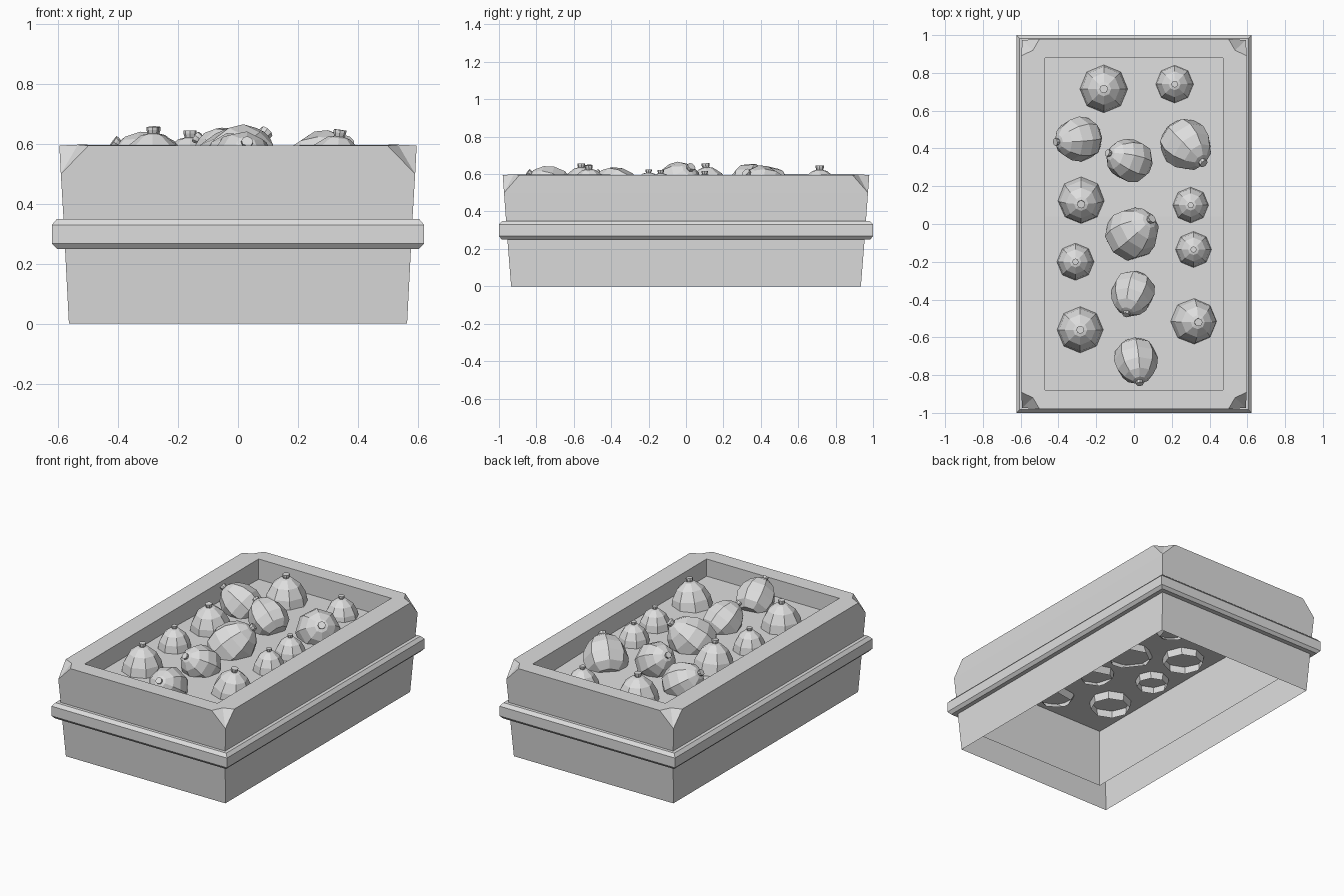
import bpy, bmesh, math
from mathutils import Vector

if "Cube" in bpy.data.objects:
    bpy.data.objects.remove(bpy.data.objects["Cube"], do_unlink=True)

# One plain grey for everything
grey = bpy.data.materials.new("plain_grey")
grey.use_nodes = True
grey.diffuse_color = (0.73, 0.73, 0.73, 1)
grey.node_tree.nodes["Principled BSDF"].inputs["Base Color"].default_value = (0.73, 0.73, 0.73, 1)

TOP, SOIL, SHELL_DEPTH = 0.595, 0.485, 0.035
INNER_X, INNER_Y = 0.47, 0.88


def finish(bm, name):
    mesh = bpy.data.meshes.new(name)
    bm.to_mesh(mesh)
    bm.free()
    mesh.materials.append(grey)
    obj = bpy.data.objects.new(name, mesh)
    bpy.context.collection.objects.link(obj)
    return obj


# Crate: a quarter of the shell, mirrored in x and y
def build_crate():
    bm = bmesh.new()

    def level(hx, hy, z):
        return [bm.verts.new(p) for p in ((hx, 0, z), (hx, hy, z), (0, hy, z))]

    def bridge(a, b):
        for i in (0, 1):
            bm.faces.new((a[i], a[i + 1], b[i + 1], b[i]))

    # Tapered walls with the bevelled band around the middle
    profile = [(0.565, 0.935, 0), (0.578, 0.955, 0.25), (0.605, 0.985, 0.25),
               (0.622, 1.0, 0.268), (0.622, 1.0, 0.33), (0.605, 0.982, 0.35),
               (0.583, 0.962, 0.35), (0.592, 0.973, 0.5)]
    levels = [level(*p) for p in profile]
    for a, b in zip(levels, levels[1:]):
        bridge(a, b)

    # Upper edge with the cut corner
    side, corner, back = levels[-1]
    hx, hy = 0.597, 0.98
    side_top = bm.verts.new((hx, 0, TOP))
    back_top = bm.verts.new((0, hy, TOP))
    cut_x = bm.verts.new((0.5, hy, TOP))
    cut_y = bm.verts.new((hx, 0.89, TOP))
    cut_in = bm.verts.new((0.535, 0.92, TOP + 0.003))
    rim = level(INNER_X, INNER_Y, TOP)
    for face in ((corner, back, back_top, cut_x), (side, corner, cut_y, side_top),
                 (corner, cut_x, cut_in), (corner, cut_in, cut_y),
                 (cut_x, back_top, rim[2], rim[1], cut_in),
                 (side_top, cut_y, cut_in, rim[1], rim[0])):
        bm.faces.new(face)

    # Inner lining, open below
    bridge(rim, level(INNER_X, INNER_Y, 0.11))
    crate = finish(bm, "crate")
    mirror = crate.modifiers.new("mirror", "MIRROR")
    mirror.use_axis = (True, True, False)
    mirror.use_clip = True


# Ribbed eight-sided pod with a stub stem, open underneath the bed
POD = [(0.55, -0.88), (0.88, -0.55), (1, 0), (0.9, 0.55), (0.65, 1.0),
       (0.3, 1.28), (0.14, 1.32), (0.17, 1.42), (0.17, 1.5)]
STEM = 1.42


def build_pod(name, centre, tip, r):
    centre, axis = Vector(centre), Vector(tip) - Vector(centre)
    stretch = axis.length / STEM
    turn = Vector((0, 0, 1)).rotation_difference(axis)
    bm = bmesh.new()
    rings = []
    for radius, height in POD:
        ring = [Vector((r * radius * math.cos(k * math.pi / 4),
                        r * radius * math.sin(k * math.pi / 4),
                        stretch * height)) for k in range(8)]
        rings.append([bm.verts.new(turn @ p + centre) for p in ring])
    for a, b in zip(rings, rings[1:]):
        for k in range(8):
            n = (k + 1) % 8
            bm.faces.new((a[k], a[n], b[n], b[k]))
    bm.faces.new(rings[-1])
    bm.faces.new(rings[0][::-1])

    # Trim the buried end
    base = min(SOIL, centre.z) - SHELL_DEPTH
    bmesh.ops.bisect_plane(bm, geom=bm.verts[:] + bm.edges[:] + bm.faces[:],
                           plane_co=(0, 0, base), plane_no=(0, 0, 1),
                           clear_inner=True)
    finish(bm, name)


build_crate()

# Bed inside the crate, dipping slightly towards the back
bed = bmesh.new()
rows = [[bed.verts.new((sx * INNER_X, y, z)) for sx in (-1, 1)]
        for y, z in ((-INNER_Y, SOIL), (0.04, SOIL), (INNER_Y, SOIL - 0.02))]
for a, b in zip(rows, rows[1:]):
    bed.faces.new((a[0], a[1], b[1], b[0]))
finish(bed, "bed")

# Upright pods: x, y, z, radius, stem x, stem y
upright = [(-0.16, 0.715, 0.45, 0.13, -0.16, 0.715), (0.215, 0.74, 0.44, 0.105, 0.215, 0.74),
           (-0.28, 0.125, 0.47, 0.125, -0.28, 0.105), (0.3, 0.1, 0.47, 0.097, 0.3, 0.1),
           (-0.31, -0.2, 0.475, 0.1, -0.31, -0.2), (0.315, -0.135, 0.475, 0.097, 0.315, -0.135),
           (-0.285, -0.56, 0.47, 0.125, -0.285, -0.56), (0.315, -0.515, 0.46, 0.125, 0.34, -0.52)]
for i, (x, y, z, r, tx, ty) in enumerate(upright):
    build_pod(f"upright_pod_{i + 1}", (x, y, z), (tx, ty, z + STEM * r), r)

# Leaning pods: x, y, z, radius, tip x, tip y, tip z
leaning = [(-0.285, 0.45, 0.515, 0.12, -0.41, 0.435, 0.605),
           (-0.015, 0.335, 0.535, 0.117, -0.135, 0.375, 0.62),
           (0.27, 0.425, 0.505, 0.135, 0.365, 0.325, 0.605),
           (-0.015, -0.055, 0.515, 0.14, 0.09, 0.025, 0.635),
           (-0.005, -0.36, 0.515, 0.117, -0.04, -0.475, 0.605),
           (0.01, -0.715, 0.52, 0.117, 0.03, -0.84, 0.605)]
for i, (x, y, z, r, *tip) in enumerate(leaning):
    build_pod(f"leaning_pod_{i + 1}", (x, y, z), tip, r)
